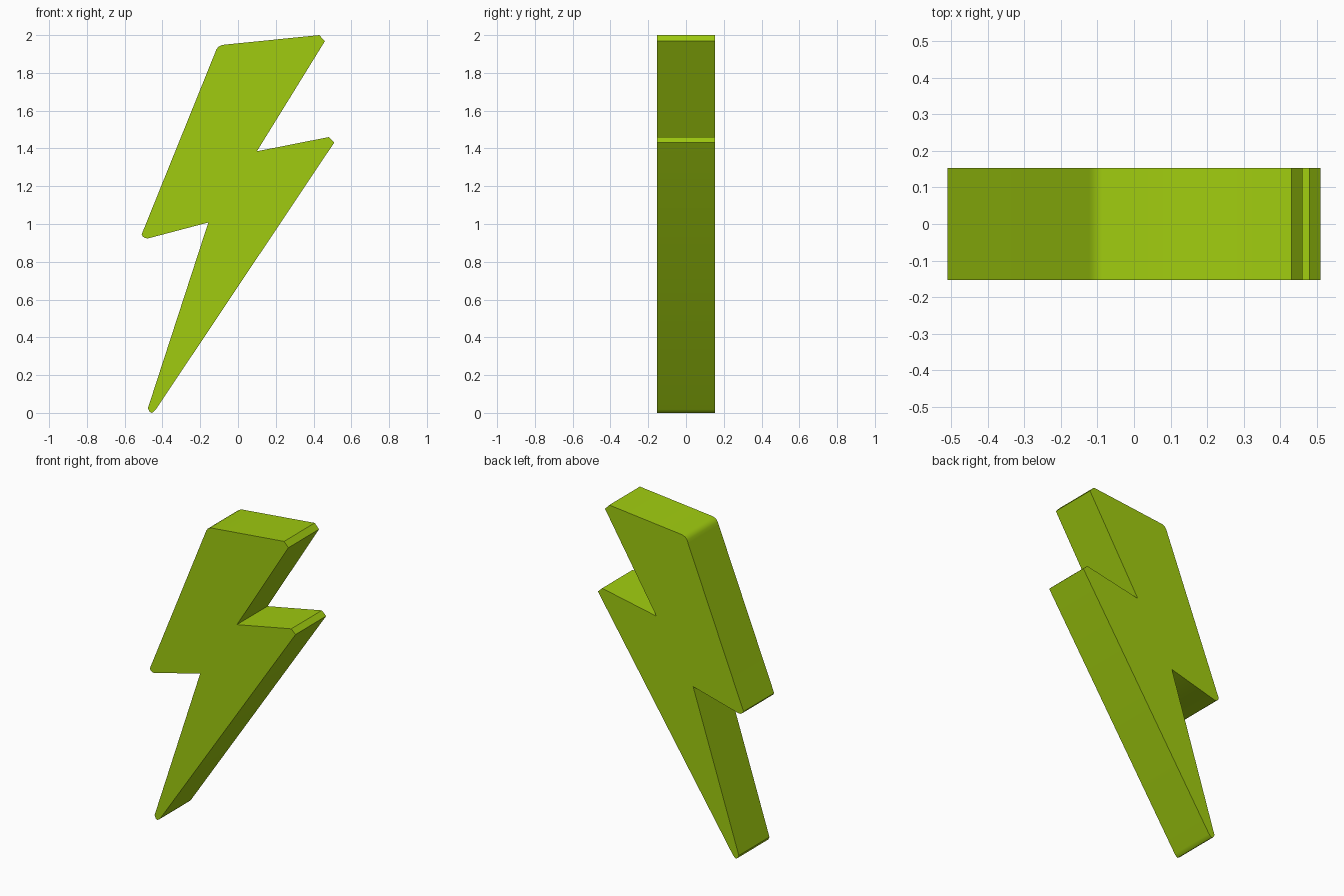
import bpy
import bmesh
import math

cube = bpy.data.objects.get("Cube")
if cube:
    bpy.data.objects.remove(cube, do_unlink=True)

HALF_DEPTH = 0.153

# Lime green material
lime = bpy.data.materials.new("lime_green")
lime.use_nodes = True
colour = (0.35, 0.60, 0.005, 1.0)
lime.diffuse_color = colour
lime.node_tree.nodes["Principled BSDF"].inputs["Base Color"].default_value = colour

# Bolt outline (x, z), with small softened tips and sharp inner notches
outline = [
    (-0.122, 1.905), (-0.115, 1.923), (-0.104, 1.938), (-0.085, 1.948),  # top left corner
    (0.43, 2.0), (0.46, 1.968),                                       # top right tip
    (0.10, 1.385),                                                    # right notch
    (0.48, 1.46), (0.51, 1.432),                                      # right tip
    (-0.435, 0.018), (-0.447, 0.005), (-0.458, 0.0),                  # bottom tip
    (-0.47, 0.008), (-0.477, 0.025),
    (-0.157, 1.008),                                                  # left notch
    (-0.475, 0.924), (-0.492, 0.925), (-0.504, 0.934), (-0.51, 0.945),  # left tip
]

# Extrude the outline from front to back
bm = bmesh.new()
front = bm.faces.new([bm.verts.new((x, -HALF_DEPTH, z)) for x, z in outline])
result = bmesh.ops.extrude_face_region(bm, geom=[front], use_keep_orig=True)
moved = [v for v in result["geom"] if isinstance(v, bmesh.types.BMVert)]
bmesh.ops.translate(bm, verts=moved, vec=(0, 2 * HALF_DEPTH, 0))
bmesh.ops.recalc_face_normals(bm, faces=bm.faces)

mesh = bpy.data.meshes.new("lightning_bolt")
bm.to_mesh(mesh)
bm.free()
mesh.materials.append(lime)
bolt = bpy.data.objects.new("lightning_bolt", mesh)
bpy.context.collection.objects.link(bolt)

# Smooth the rounded corners, keep the rims and notches crisp
bpy.ops.object.select_all(action="DESELECT")
bolt.select_set(True)
bpy.context.view_layer.objects.active = bolt
bpy.ops.object.shade_smooth_by_angle(angle=math.radians(32))
